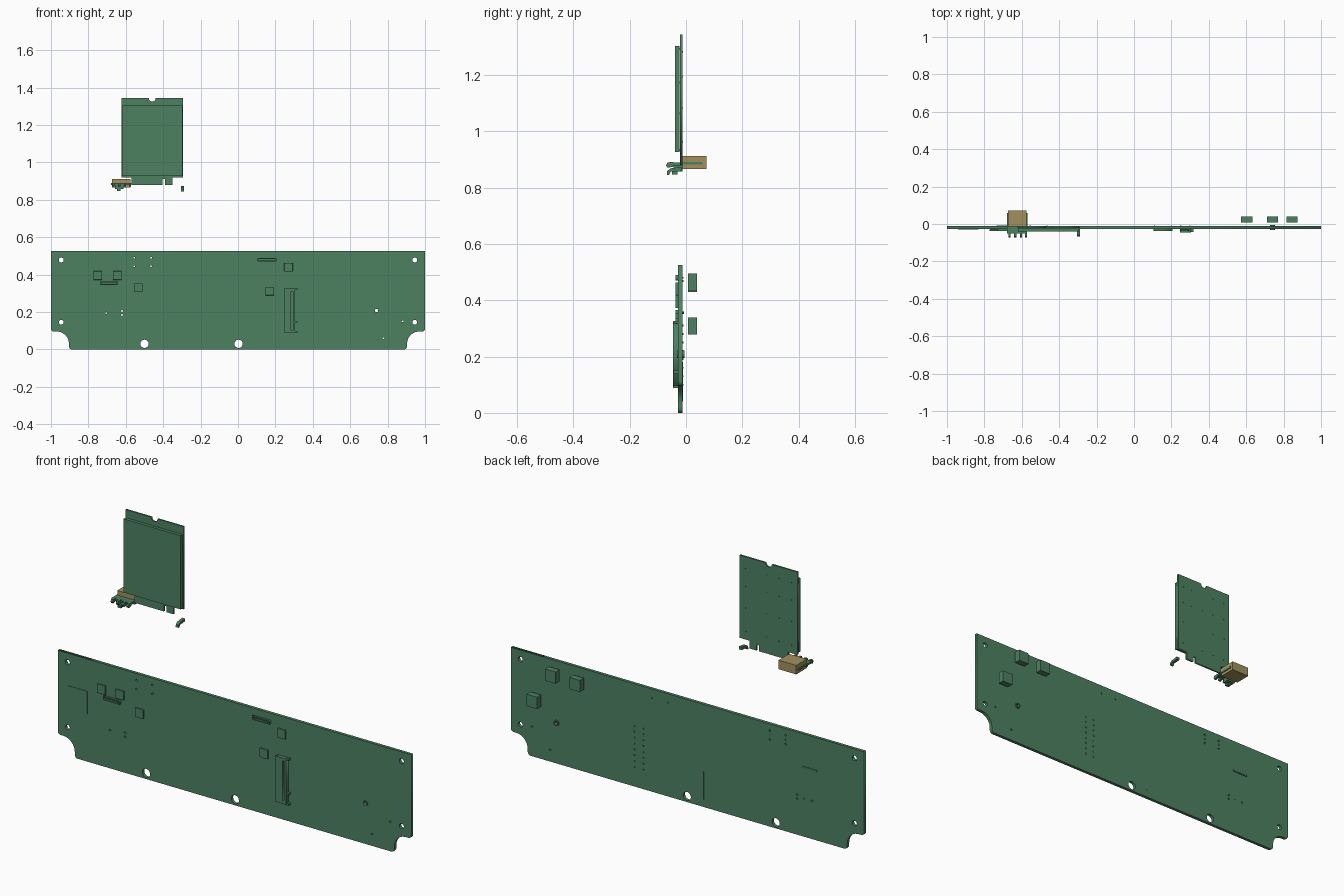
import bpy, bmesh, math
from mathutils import Matrix, Vector

if "Cube" in bpy.data.objects:
    bpy.data.objects.remove(bpy.data.objects["Cube"])


def material(name, color):
    m = bpy.data.materials.new(name)
    m.diffuse_color = (*color, 1)
    m.use_nodes = True
    m.node_tree.nodes["Principled BSDF"].inputs["Base Color"].default_value = m.diffuse_color
    return m


GREEN = material("board_green", (0.075, 0.22, 0.12))
TAN = material("shell_tan", (0.36, 0.28, 0.11))


def add_mesh(name, bm, mat=GREEN):
    me = bpy.data.meshes.new(name)
    bm.to_mesh(me)
    bm.free()
    me.materials.append(mat)
    ob = bpy.data.objects.new(name, me)
    bpy.context.collection.objects.link(ob)
    return ob


def boxes(name, spans, mat=GREEN, bevel=0):
    """Each span is (x0, x1, y0, y1, z0, z1)."""
    bm = bmesh.new()
    for x0, x1, y0, y1, z0, z1 in spans:
        m = Matrix.Translation(((x0 + x1) / 2, (y0 + y1) / 2, (z0 + z1) / 2))
        m = m @ Matrix.Diagonal((x1 - x0, y1 - y0, z1 - z0, 1))
        bmesh.ops.create_cube(bm, size=1, matrix=m)
    ob = add_mesh(name, bm, mat)
    if bevel:
        mod = ob.modifiers.new("bevel", 'BEVEL')
        mod.width, mod.segments = bevel, 2
    return ob


def circle(x, z, r, n=24):
    return [(x + r * math.cos(2 * math.pi * i / n), z + r * math.sin(2 * math.pi * i / n)) for i in range(n)]


def arc(x, z, r, a0, a1, n=10):
    return [(x + r * math.cos(math.radians(a0 + (a1 - a0) * i / n)),
             z + r * math.sin(math.radians(a0 + (a1 - a0) * i / n))) for i in range(n + 1)]


def plate(name, loops, y0, y1, mat=GREEN):
    """Extrude an outline with holes (x, z) from y0 to y1."""
    cu = bpy.data.curves.new(name + "_outline", 'CURVE')
    cu.dimensions, cu.fill_mode, cu.extrude = '2D', 'BOTH', (y1 - y0) / 2
    for loop in loops:
        s = cu.splines.new('POLY')
        s.points.add(len(loop) - 1)
        for p, (x, z) in zip(s.points, loop):
            p.co = (x, z, 0, 1)
        s.use_cyclic_u = True
    tmp = bpy.data.objects.new("tmp", cu)
    bpy.context.collection.objects.link(tmp)
    bpy.context.view_layer.update()
    me = bpy.data.meshes.new_from_object(tmp.evaluated_get(bpy.context.evaluated_depsgraph_get()))
    bpy.data.objects.remove(tmp)
    bm = bmesh.new()
    bm.from_mesh(me)
    bmesh.ops.remove_doubles(bm, verts=bm.verts, dist=1e-5)
    bm.transform(Matrix.Translation((0, (y0 + y1) / 2, 0)) @ Matrix.Rotation(math.pi / 2, 4, 'X'))
    bmesh.ops.recalc_face_normals(bm, faces=bm.faces)
    return add_mesh(name, bm, mat)


def side_profile(name, pts, x0, x1, mat=GREEN):
    """Extrude a (y, z) outline along x."""
    bm = bmesh.new()
    f = bm.faces.new([bm.verts.new((x0, y, z)) for y, z in pts])
    r = bmesh.ops.extrude_face_region(bm, geom=[f])
    bmesh.ops.translate(bm, vec=(x1 - x0, 0, 0), verts=[v for v in r['geom'] if isinstance(v, bmesh.types.BMVert)])
    bmesh.ops.recalc_face_normals(bm, faces=bm.faces)
    return add_mesh(name, bm, mat)


FRONT, BACK = -0.028, -0.012

# main board with scooped lower corners and drilled holes
half = ([(0.88, 0)] + arc(0.888, 0.016, 0.016, -90, 0, 4) + [(0.904, 0.03)]
        + arc(0.97, 0.03, 0.066, 180, 90) + arc(0.985, 0.111, 0.015, -90, 0, 4) + [(1, 0.525)])
outline = half + [(-x, z) for x, z in reversed(half)]
holes = [circle(sx * 0.945, z, 0.013) for sx in (-1, 1) for z in (0.145, 0.478)]
holes += [circle(x, 0.03, 0.022, 32) for x in (-0.5, 0.003)]
holes += [circle(0.74, 0.208, 0.009)]
holes += [circle(x, z, 0.005, 12) for x, z in
          [(-0.555, 0.49), (-0.555, 0.445), (-0.465, 0.49), (-0.465, 0.445), (-0.705, 0.195),
           (-0.62, 0.205), (-0.62, 0.184), (0.88, 0.15), (0.778, 0.06)]]
plate("main_board", [outline] + holes, FRONT, BACK)

# square chips on the front
s = 0.023
boxes("square_chips", [(x - s, x + s, -0.038, FRONT, z - s, z + s) for x, z in
      [(-0.75, 0.395), (-0.645, 0.395), (-0.533, 0.33), (0.27, 0.44), (0.17, 0.312)]], bevel=0.002)
boxes("processor_pad", [(-0.94, -0.832, -0.0305, FRONT, 0.245, 0.36)])

# narrow header sockets with a recessed slot
for name, x, z, w in (("left_header", -0.69, 0.355, 0.047), ("right_header", 0.155, 0.48, 0.05)):
    h = 0.01
    plate(name, [[(x - w, z - h), (x + w, z - h), (x + w, z + h), (x - w, z + h)],
                 [(x - w + .006, z - .004), (x + w - .006, z - .004), (x + w - .006, z + .004), (x - w + .006, z + .004)]],
          -0.038, FRONT)

# long card slot with latch tabs
plate("card_slot", [[(0.245, 0.09), (0.305, 0.09), (0.305, 0.325), (0.245, 0.325)],
                    [(0.284, 0.105), (0.293, 0.105), (0.293, 0.31), (0.284, 0.31)]], -0.046, FRONT)
boxes("card_slot_base", [(0.247, 0.303, -0.034, FRONT, 0.092, 0.323)])
boxes("card_slot_tabs", [(0.305, 0.317, -0.044, FRONT, z, z + 0.01) for z in (0.088, 0.14, 0.317)])

# standoff collar
plate("standoff", [circle(0.74, 0.208, 0.014), circle(0.74, 0.208, 0.009)], -0.032, -0.005)

# solder pins and rib on the back
pins = [(x, 0.1 + 0.03 * i) for x in (0.25, 0.3) for i in range(8)]
pins += [(-0.555, 0.468), (-0.465, 0.468), (-0.66, 0.195), (0.11, 0.48), (0.2, 0.48)]
boxes("solder_pins", [(x - .003, x + .003, BACK, -0.0085, z - .003, z + .003) for x, z in pins])
boxes("rear_rib", [(-0.093, -0.089, BACK, -0.0105, 0.04, 0.18)])
boxes("rear_header", [(-0.735, -0.645, BACK, -0.007, 0.351, 0.36)], bevel=0.002)

# block components behind the board
b = 0.03
boxes("rear_blocks", [(x - b, x + b, 0.007, 0.039, z - b, z + b) for x, z in
      [(0.603, 0.459), (0.74, 0.465), (0.845, 0.308)]])

# plug-in module card: notched top, keyed edge tongue
card = ([(-0.622, 0.92), (-0.57, 0.92), (-0.57, 0.88), (-0.405, 0.88), (-0.405, 0.91), (-0.391, 0.91),
         (-0.391, 0.88), (-0.35, 0.88), (-0.35, 0.92), (-0.295, 0.92), (-0.295, 1.343)]
        + arc(-0.459, 1.343, 0.018, 0, -180) + [(-0.622, 1.343)])
plate("module_card", [card], -0.021, -0.012)
boxes("module_shield", [(-0.62, -0.297, -0.039, -0.023, 0.926, 1.303)])
boxes("shield_feet", [(x, x + 0.006, -0.024, -0.02, z, z + 0.006)
      for x in (-0.615, -0.46, -0.308) for z in (0.93, 1.06, 1.17, 1.29)])
boxes("module_pads", [(x, x + 0.004, -0.013, -0.0105, z, z + 0.004)
      for x in (-0.59, -0.52, -0.45, -0.38, -0.33) for z in (0.96, 1.08, 1.19, 1.28)])

# small side connector: tan shell, carrier plate, rails and contacts
boxes("connector_shell", [(-0.674, -0.574, -0.013, 0.072, 0.866, 0.912)], TAN)
boxes("connector_rails", [(x, x + 0.004, -0.013, 0.058, 0.881, 0.89) for x in (-0.678, -0.574)])
boxes("connector_carrier", [(-0.678, -0.571, -0.052, -0.012, 0.879, 0.889)])
boxes("connector_body", [(-0.658, -0.612, -0.045, -0.013, 0.857, 0.88)])
for i, x in enumerate((-0.672, -0.641, -0.61, -0.583)):
    side_profile(f"connector_contact_{i + 1}",
                 [(-0.045, 0.891), (-0.066, 0.889), (-0.071, 0.878), (-0.066, 0.87), (-0.045, 0.874)], x, x + 0.012)
boxes("connector_foot", [(-0.648, -0.628, -0.05, -0.03, 0.847, 0.858)])

# hooked retaining clip
side_profile("retaining_clip", [(-0.016, 0.873), (-0.055, 0.868), (-0.067, 0.858), (-0.068, 0.845), (-0.06, 0.845),
                                (-0.055, 0.856), (-0.016, 0.858)], -0.305, -0.289)
